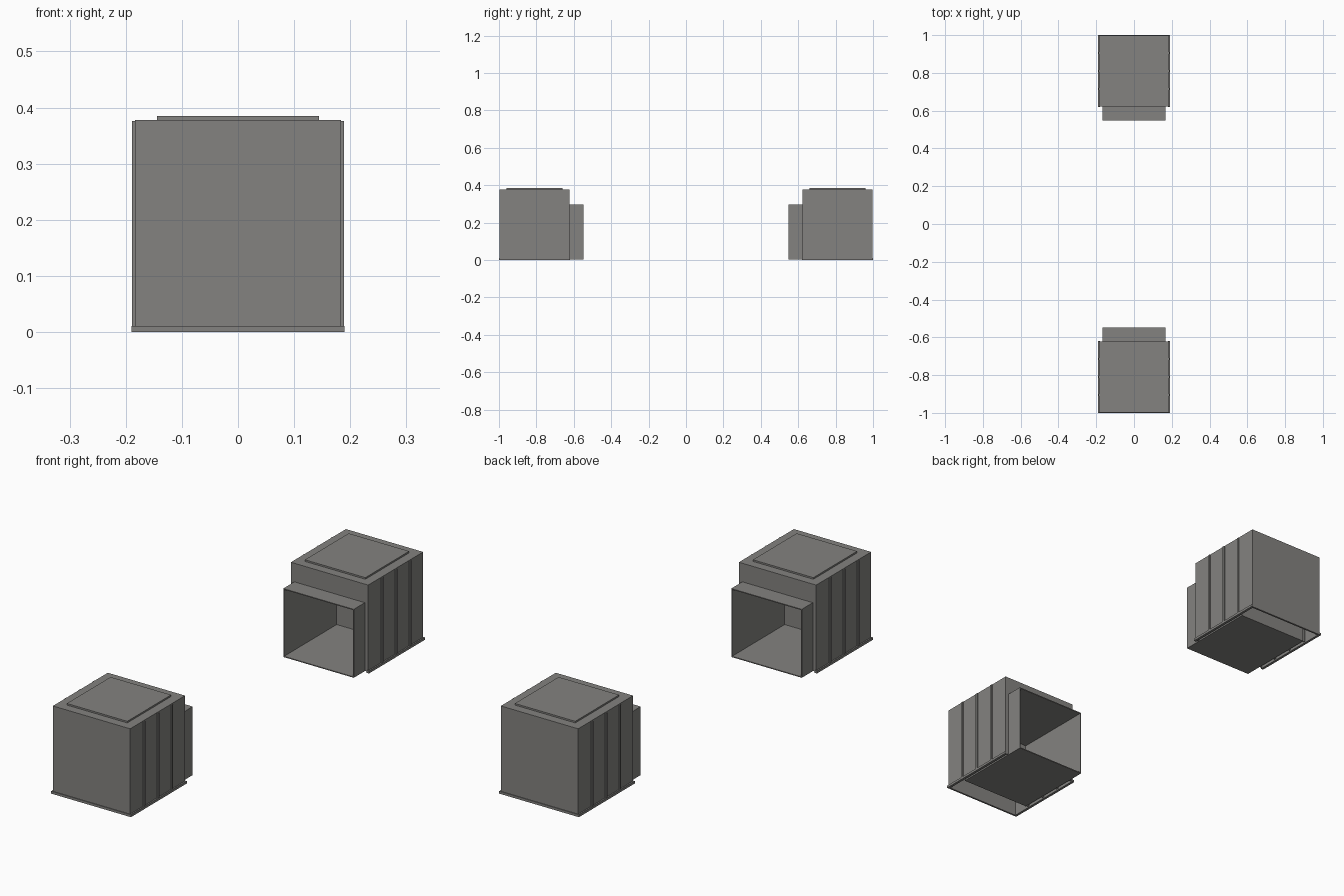
import bpy, bmesh
from mathutils import Vector

if "Cube" in bpy.data.objects:
    bpy.data.objects.remove(bpy.data.objects["Cube"])

grey = bpy.data.materials.new("warm grey metal")
grey.diffuse_color = (0.23, 0.225, 0.215, 1)
grey.use_nodes = True
grey.node_tree.nodes["Principled BSDF"].inputs["Base Color"].default_value = grey.diffuse_color

CY = -0.81          # centre of the front housing along y
HX, HY = 0.184, 0.187   # half sizes of the housing
TOP = 0.378
T = 0.005           # sheet thickness


def part(name, boxes):
    """One object from (x0, x1, y0, y1, z0, z1) boxes, mirrored to the far end."""
    bm = bmesh.new()
    for x0, x1, y0, y1, z0, z1 in boxes:
        vs = bmesh.ops.create_cube(bm, size=1)["verts"]
        for v in vs:
            v.co = Vector((x0 + (v.co.x + 0.5) * (x1 - x0),
                           y0 + (v.co.y + 0.5) * (y1 - y0),
                           z0 + (v.co.z + 0.5) * (z1 - z0)))
    me = bpy.data.meshes.new(name)
    bm.to_mesh(me)
    bm.free()
    me.materials.append(grey)
    ob = bpy.data.objects.new(name, me)
    bpy.context.collection.objects.link(ob)
    mir = ob.modifiers.new("far_end", 'MIRROR')
    mir.use_axis = (False, True, False)
    mir.use_mirror_merge = False
    return ob


LX, LZ = 0.168, 0.298          # sleeve half width and height
LY0, LY1 = -0.91, -0.548       # sleeve closed end and open end
Y0, Y1 = CY - HY, CY + HY

# Housing: open underneath, with an opening on the inner side for the sleeve
part("housing", [
    (-HX, HX, Y0, Y1, TOP - T, TOP),
    (-HX, HX, Y0, Y0 + T, 0.004, TOP - T),
    (-HX, -HX + T, Y0 + T, Y1, 0.004, TOP - T),
    (HX - T, HX, Y0 + T, Y1, 0.004, TOP - T),
    (-HX + T, HX - T, Y1 - T, Y1, LZ, TOP - T),
    (-HX + T, -LX, Y1 - T, Y1, 0.004, LZ),
    (LX, HX - T, Y1 - T, Y1, 0.004, LZ),
])

# Raised lid panel
part("lid_panel", [(-0.144, 0.144, CY - 0.149, CY + 0.149, TOP, 0.385)])

# Base rim around the outer sides
F = 0.0105
part("base_rim", [
    (-0.19, 0.19, -1.0, Y0 + T, 0, F),
    (-0.19, -HX + T, Y0 + T, -0.62, 0, F),
    (HX - T, 0.19, Y0 + T, -0.62, 0, F),
])

# Three upright ribs on each side
ribs = []
for i in (-1, 0, 1):
    y = CY + i * 0.095
    ribs += [(0.175, 0.1885, y - 0.005, y + 0.005, 0.006, TOP - 0.002),
             (-0.1885, -0.175, y - 0.005, y + 0.005, 0.006, TOP - 0.002)]
part("side_ribs", ribs)

# Hollow sleeve with a closed back
S = 0.004
part("sleeve", [
    (-LX, LX, LY0, LY1, 0.003, 0.003 + S),
    (-LX, LX, LY0, LY1, LZ - S, LZ),
    (-LX, -LX + S, LY0, LY1, 0.003 + S, LZ - S),
    (LX - S, LX, LY0, LY1, 0.003 + S, LZ - S),
    (-LX + S, LX - S, LY0, LY0 + S, 0.003 + S, LZ - S),
])
